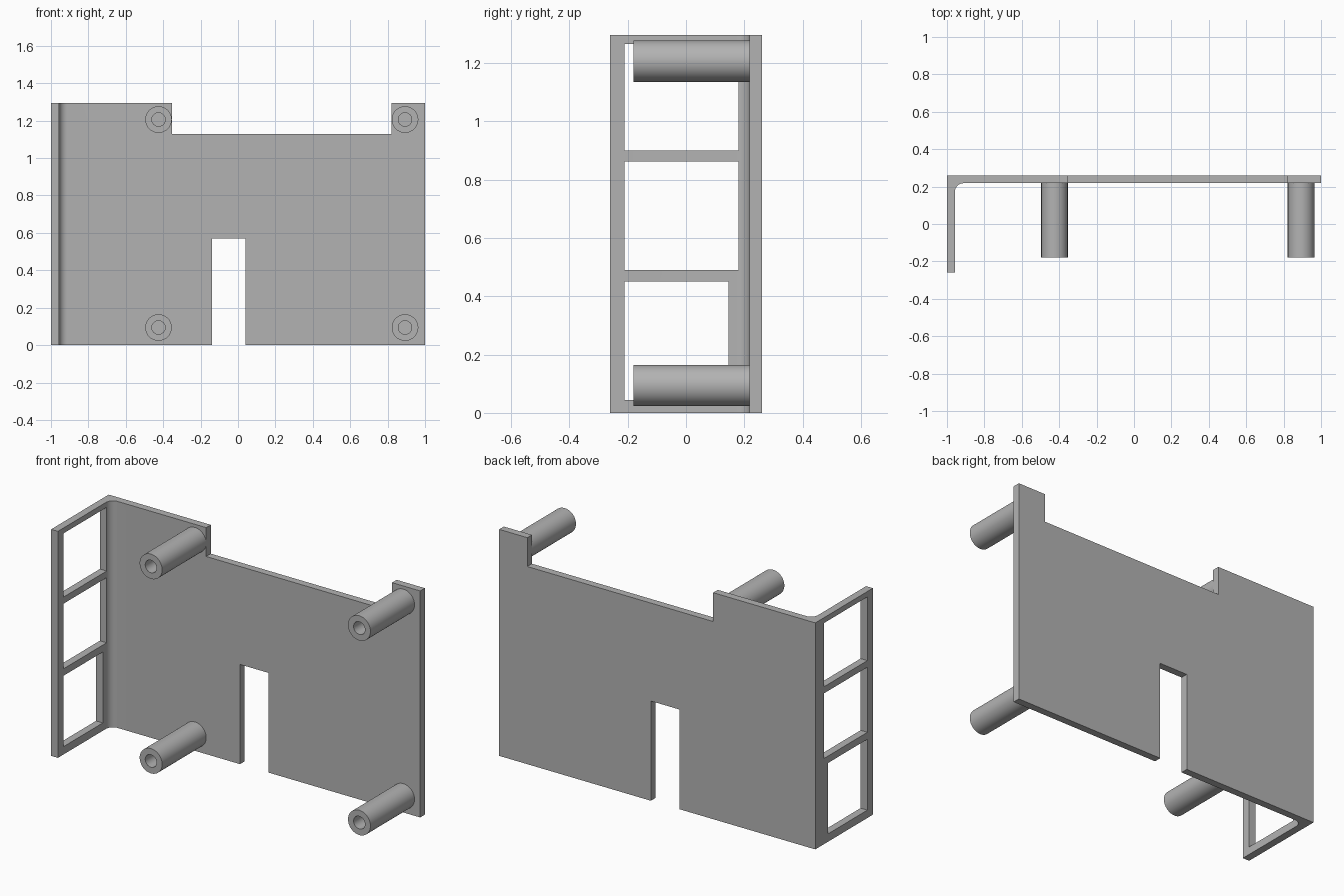
import bpy, bmesh, math
from mathutils import Vector

cube = bpy.data.objects.get("Cube")
if cube:
    bpy.data.objects.remove(cube, do_unlink=True)

HEIGHT = 1.295
BACK, FRONT = 0.26, -0.26
PLATE_Y = 0.218      # front surface of the back plate
PANEL_X = -0.957     # inner surface of the side panel
FILLET = 0.045

grey = bpy.data.materials.new("plain grey")
grey.use_nodes = True
colour = (0.45, 0.45, 0.45, 1)
grey.diffuse_color = colour
grey.node_tree.nodes["Principled BSDF"].inputs["Base Color"].default_value = colour


def make_object(name, bm):
    bmesh.ops.recalc_face_normals(bm, faces=bm.faces)
    mesh = bpy.data.meshes.new(name)
    bm.to_mesh(mesh)
    bm.free()
    mesh.materials.append(grey)
    obj = bpy.data.objects.new(name, mesh)
    bpy.context.collection.objects.link(obj)
    return obj


def activate(obj):
    bpy.ops.object.select_all(action='DESELECT')
    obj.select_set(True)
    bpy.context.view_layer.objects.active = obj


def smooth(obj):
    activate(obj)
    bpy.ops.object.shade_smooth_by_angle(angle=math.radians(30))


def add_box(bm, x, y, z):
    verts = bmesh.ops.create_cube(bm, size=1)["verts"]
    for v in verts:
        v.co = [lo + (c + 0.5) * (hi - lo) for c, (lo, hi) in zip(v.co, (x, y, z))]


# L-shaped bracket: back plate and side panel with a rounded inner corner
outline = [(-1, FRONT), (PANEL_X, FRONT)]
for i in range(9):
    a = math.pi - i / 8 * math.pi / 2
    outline.append((PANEL_X + FILLET + FILLET * math.cos(a),
                    PLATE_Y - FILLET + FILLET * math.sin(a)))
outline += [(1, PLATE_Y), (1, BACK), (-1, BACK)]
bm = bmesh.new()
base = bm.faces.new([bm.verts.new((x, y, 0)) for x, y in outline])
extruded = bmesh.ops.extrude_face_region(bm, geom=[base])["geom"]
bmesh.ops.translate(bm, vec=(0, 0, HEIGHT),
                    verts=[g for g in extruded if isinstance(g, bmesh.types.BMVert)])
bracket = make_object("bracket", bm)

# Openings: top notch, bottom slot and three side windows
bm = bmesh.new()
add_box(bm, (-0.354, 0.822), (0.1, 0.4), (1.13, 1.5))
add_box(bm, (-0.14, 0.04), (0.1, 0.4), (-0.2, 0.57))
for back_edge, low, high in ((0.145, 0.045, 0.45), (0.18, 0.49, 0.862), (0.18, 0.9, 1.264)):
    add_box(bm, (-1.1, -0.9), (-0.21, back_edge), (low, high))
cutter = make_object("openings_cutter", bm)
cutter.hide_render = True

cut = bracket.modifiers.new("openings", 'BOOLEAN')
cut.operation = 'DIFFERENCE'
cut.solver = 'EXACT'
cut.object = cutter
activate(bracket)
bpy.ops.object.modifier_apply(modifier=cut.name)
bpy.data.objects.remove(cutter, do_unlink=True)
smooth(bracket)


# Hollow standoffs, turned from a wall profile
def standoff(name, x, z, outer=0.071, bore=0.036, tip=-0.18):
    bm = bmesh.new()
    end = PLATE_Y + 0.005
    profile = [(outer, end), (outer, tip), (bore, tip), (bore, end)]
    verts = [bm.verts.new((x + r, y, z)) for r, y in profile]
    edges = [bm.edges.new(pair) for pair in zip(verts, verts[1:])]
    bmesh.ops.spin(bm, geom=verts + edges, cent=(x, 0, z), axis=Vector((0, 1, 0)),
                   angle=math.tau, steps=48, use_merge=True)
    bmesh.ops.remove_doubles(bm, verts=bm.verts, dist=0.0001)
    smooth(make_object(name, bm))


for side, x in (("right", -0.425), ("left", 0.893)):
    for level, z in (("lower", 0.094), ("upper", 1.206)):
        standoff(f"{level}_{side}_standoff", x, z)
